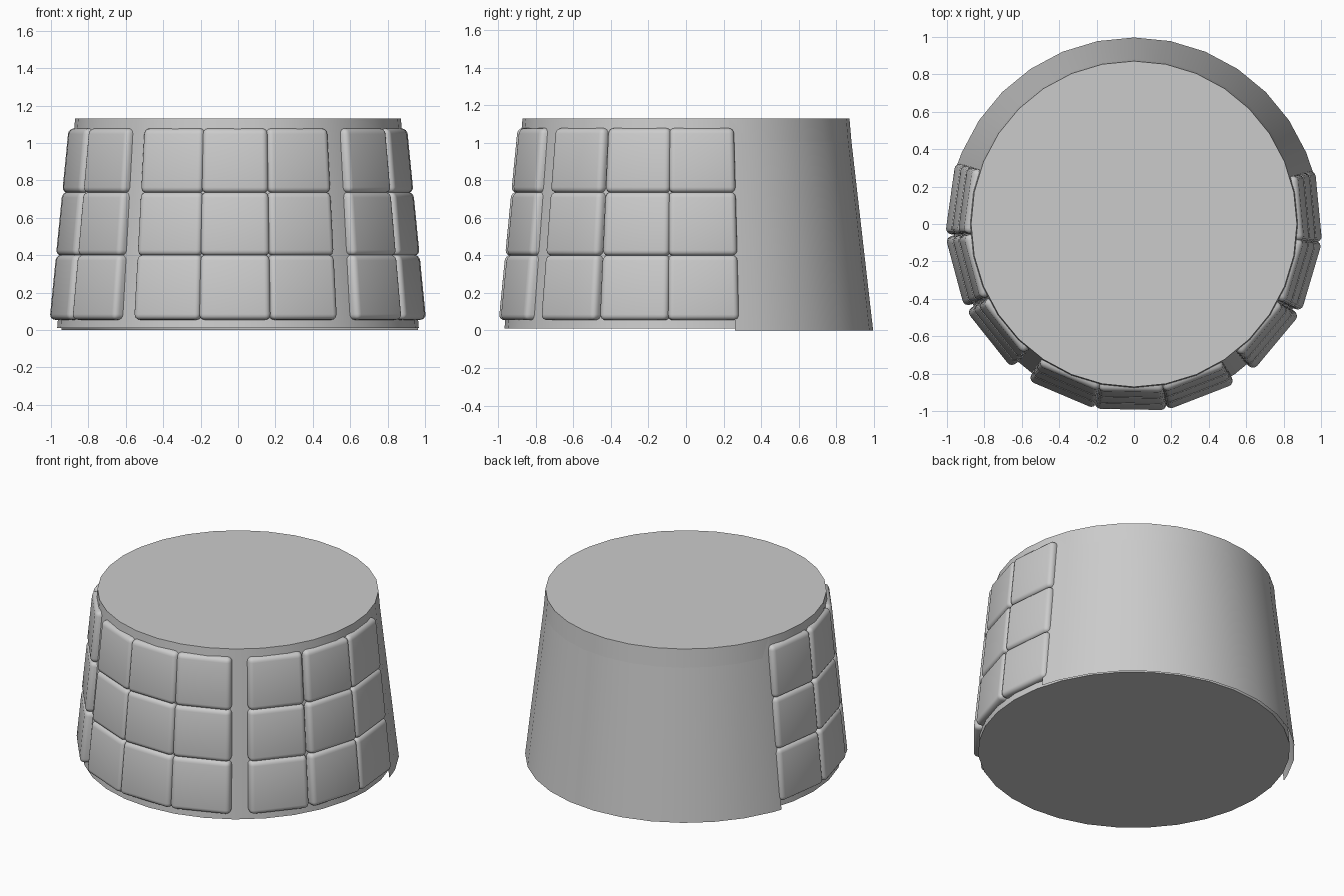
import bpy, bmesh
from math import sin, cos, radians

if "Cube" in bpy.data.objects:
    bpy.data.objects.remove(bpy.data.objects["Cube"])


def finish(bm, name, angle=35):
    bmesh.ops.recalc_face_normals(bm, faces=bm.faces)
    me = bpy.data.meshes.new(name)
    bm.to_mesh(me)
    bm.free()
    ob = bpy.data.objects.new(name, me)
    bpy.context.collection.objects.link(ob)
    bpy.ops.object.select_all(action='DESELECT')
    bpy.context.view_layer.objects.active = ob
    ob.select_set(True)
    bpy.ops.object.shade_smooth_by_angle(angle=radians(angle))
    return ob


def ring_point(bm, r, deg, z):
    return bm.verts.new((r * cos(radians(deg)), r * sin(radians(deg)), z))


# tapered core drum
bpy.ops.mesh.primitive_cone_add(vertices=32, radius1=0.967, radius2=0.871,
                                depth=1.12, location=(0, 0, 0.57))
core = bpy.context.object
core.name = core.data.name = "core_drum"
bpy.ops.object.shade_smooth_by_angle(angle=radians(35))

# thin flared sheet wrapping the back
bm = bmesh.new()
angles = [15.2] + [22.5 + 11.25 * i for i in range(13)] + [161.4]
low = [ring_point(bm, 0.997, a, 0) for a in angles]
high = [ring_point(bm, 0.868, a, 1.125) for a in angles]
for i in range(len(angles) - 1):
    bm.faces.new((low[i + 1], low[i], high[i], high[i + 1])).normal_flip()
finish(bm, "back_cover")


# rounded, slightly tapered block sitting against the core
def add_block(deg, z0, z1):
    bm = bmesh.new()
    u = (cos(radians(deg)), sin(radians(deg)))
    verts = []
    for z in (z0, z1):
        t = (z - 0.05) / 1.025
        half = (0.382 - 0.036 * t) / 2
        r = 0.995 - 0.1 * t
        for d, s in ((r - 0.1, -half), (r, -half), (r, half), (r - 0.1, half)):
            verts.append(bm.verts.new((u[0] * d - u[1] * s, u[1] * d + u[0] * s, z)))
    for f in ((0, 3, 2, 1), (4, 5, 6, 7), (0, 1, 5, 4),
              (1, 2, 6, 5), (2, 3, 7, 6), (3, 0, 4, 7)):
        bm.faces.new([verts[i] for i in f])
    bmesh.ops.bevel(bm, geom=list(bm.edges), offset=0.03, segments=4,
                    profile=0.5, affect='EDGES')
    finish(bm, "block", 40)


columns = (-188, -165, -141.5, -113, -91, -68.8, -39.8, -16.5, 5.5)
rows = ((0.055, 0.402), (0.398, 0.738), (0.734, 1.078))
for deg in columns:
    for z0, z1 in rows:
        add_block(deg, z0, z1)
